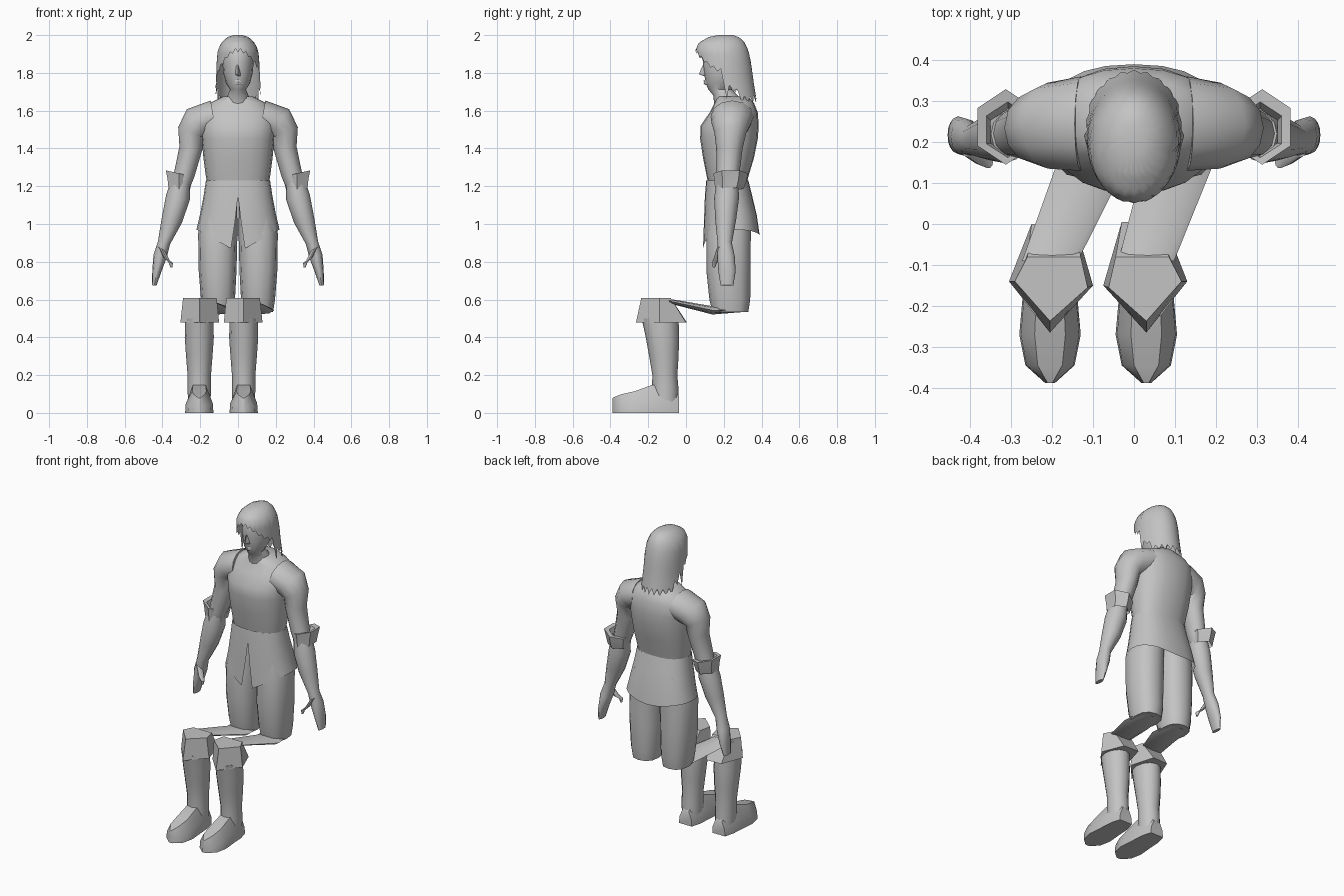
import bpy, bmesh
from math import sin, cos, pi, radians
from mathutils import Vector

if "Cube" in bpy.data.objects:
    bpy.data.objects.remove(bpy.data.objects["Cube"])

grey = bpy.data.materials.new("plain_grey")
grey.use_nodes = True
grey.diffuse_color = (0.55, 0.55, 0.55, 1)
grey.node_tree.nodes["Principled BSDF"].inputs["Base Color"].default_value = (0.55, 0.55, 0.55, 1)


def skin(name, rings, closed=True, caps=(True, True), angle=45):
    """Join equal-length rows of points into one surface."""
    bm = bmesh.new()
    rows = [[bm.verts.new(p) for p in r] for r in rings]
    n = len(rows[0])
    for a, b in zip(rows, rows[1:]):
        for i in range(n if closed else n - 1):
            j = (i + 1) % n
            bm.faces.new((a[i], a[j], b[j], b[i]))
    for row, cap in ((rows[0], caps[0]), (rows[-1], caps[1])):
        if cap:
            bm.faces.new(row)
    bmesh.ops.remove_doubles(bm, verts=bm.verts, dist=0.0005)
    bmesh.ops.recalc_face_normals(bm, faces=bm.faces)
    mesh = bpy.data.meshes.new(name)
    bm.to_mesh(mesh)
    bm.free()
    mesh.materials.append(grey)
    ob = bpy.data.objects.new(name, mesh)
    bpy.context.collection.objects.link(ob)
    bpy.ops.object.select_all(action="DESELECT")
    ob.select_set(True)
    bpy.context.view_layer.objects.active = ob
    bpy.ops.object.shade_smooth_by_angle(angle=radians(angle))
    return ob


def ring(x, y, z, rx, ry, tilt=0, s=1, n=12, power=1.0):
    """Oval ring; tilt raises its outer side, s mirrors it in x."""
    pts = []
    for i in range(n):
        a = 2 * pi * i / n - pi / 2
        c, d = cos(a), sin(a)
        u = rx * abs(c) ** power * (1 if c > 0 else -1)
        v = ry * abs(d) ** power * (1 if d > 0 else -1)
        t = radians(tilt)
        pts.append(Vector((s * (x + u * cos(t)), y + v, z + u * sin(t))))
    return pts


def body_ring(z, rx, front, back, n=20):
    return ring(0, (front + back) / 2, z, rx, (back - front) / 2, n=n, power=0.85)


# Torso: z, half width, front y, back y
torso = [(1.20, .16, .12, .32), (1.25, .17, .11, .33), (1.35, .183, .09, .36),
         (1.45, .193, .075, .38), (1.52, .2, .077, .385), (1.59, .2, .125, .38),
         (1.64, .15, .15, .36), (1.675, .08, .165, .33)]
skin("torso", [body_ring(*r) for r in torso])

# Tunic skirt, slit at the front with the hem falling to two points
skirt = []
for z, rx, front, back, gap in ((1.23, .17, .107, .33, 0), (1.15, .182, .1, .35, 0),
                                (1.06, .2, .095, .375, .016), (.97, .22, .09, .39, .037)):
    pts = body_ring(z, rx, front, back, 24)
    pts.append(pts[0].copy())
    pts[0].x, pts[-1].x = gap, -gap
    drop = max(0, (1.15 - z) / .18)
    for p in pts:
        side = min(1, max(0, abs(p.x) - .037) / .18)
        p.z -= drop * (1 - side) * (.1 if p.y < (front + back) / 2 else .03)
    skirt.append(pts)
skin("tunic_skirt", skirt, closed=False, caps=(False, False))

# Neck and face
head = [(.23, 1.62, .075, .08), (.21, 1.68, .056, .065), (.18, 1.712, .042, .062),
        (.183, 1.745, .064, .078), (.2, 1.80, .078, .105), (.2, 1.86, .083, .11),
        (.2, 1.93, .08, .1), (.2, 1.97, .04, .05)]
skin("head", [ring(0, y, z, rx, ry, n=16) for y, z, rx, ry in head])


def wedge(name, width, profile):
    """Small ridge on the face: a y-z profile narrowing toward the tip."""
    skin(name, [[(-width, .115, z), (0, y, z), (width, .115, z)] for y, z in profile], angle=60)


wedge("nose", .02, [(.1, 1.862), (.07, 1.80), (.072, 1.79), (.1, 1.782)])
wedge("lips", .025, [(.104, 1.766), (.092, 1.757), (.098, 1.75), (.093, 1.743), (.108, 1.735)])

# Hair shell: z, half width, front y, back y
hair_shape = [(2.0, .025, .17, .25), (1.99, .055, .12, .28), (1.96, .088, .068, .312),
              (1.92, .107, .05, .33), (1.85, .114, .055, .345), (1.75, .116, .06, .358),
              (1.63, .125, .06, .378)]


def hair_at(z):
    for a, b in zip(hair_shape, hair_shape[1:]):
        if z >= b[0]:
            t = (a[0] - z) / (a[0] - b[0])
            return [p + (q - p) * t for p, q in zip(a[1:], b[1:])]
    return hair_shape[-1][1:]


COLS, ROWS = 48, 11
hair = [[] for _ in range(ROWS)]
for i in range(COLS):
    a = 2 * pi * i / COLS - pi / 2
    forward = -sin(a)
    tooth = i % 2
    if forward > .12:      # swept fringe around the face
        hem = 1.80 + .11 * forward ** 2 + .02 * tooth
        if cos(a) < 0:
            hem -= .035 * (1 - forward)
    elif forward > -.45:   # long side locks
        hem = 1.665 + .05 * tooth + .02 * (i % 3)
    else:                  # ragged back
        hem = 1.64 + .038 * tooth
    for k in range(ROWS):
        z = 2.0 - (2.0 - hem) * (k / (ROWS - 1)) ** 1.4
        rx, front, back = hair_at(z)
        hair[k].append((rx * cos(a), (front + back) / 2 + (back - front) / 2 * sin(a), z))
skin("hair", hair, caps=(True, False), angle=50)

# x, y, z, half width, half depth, tilt
upper_arm = [(.13, .245, 1.57, .085, .115, 80), (.21, .24, 1.535, .095, .105, 50),
             (.248, .235, 1.485, .074, .085, 22), (.25, .23, 1.40, .061, .07, 10),
             (.285, .222, 1.26, .055, .06, 12), (.30, .22, 1.21, .05, .055, 12)]
forearm = [(.30, .22, 1.24, .05, .055, 12), (.318, .215, 1.14, .064, .066, 12),
           (.35, .21, 1.02, .055, .055, 14), (.392, .205, .90, .033, .038, 14),
           (.412, .212, .83, .036, .046, 10), (.43, .217, .75, .024, .046, 8),
           (.443, .217, .675, .012, .034, 5)]
thumb = [(.405, .185, .87, .02, .022, 30), (.378, .165, .815, .018, .02, 25),
         (.356, .15, .795, .012, .014, 10), (.353, .148, .77, .005, .006, 0)]
arm_cuff = [(.313, .23, 1.185, .064, .075, 5), (.313, .235, 1.225, .07, .085, 10),
            (.313, .237, 1.268, .082, .092, 13), (.308, .23, 1.265, .062, .068, 13),
            (.308, .225, 1.235, .05, .055, 12)]
thigh = [(.09, .235, 1.12, .085, .105), (.107, .225, .95, .104, .118),
         (.108, .225, .75, .1, .117), (.106, .232, .60, .09, .108), (.106, .235, .535, .08, .095)]
shaft = [(-.137, .50, .074, .098), (-.125, .40, .077, .088), (-.117, .30, .07, .078),
         (-.112, .20, .062, .066), (-.11, .13, .062, .07), (-.108, .0, .058, .068)]
# Foot: y, half width, top z
foot = [(-.037, .045, .09), (-.10, .062, .15), (-.18, .067, .148), (-.27, .075, .115),
        (-.345, .06, .098), (-.388, .012, .08)]
# Folded boot top: outward x and y
cuff_low = [(.045, 0), (-.06, .005), (-.105, -.15), (0, -.265), (.1, -.14)]
cuff_high = [(.055, -.08), (-.075, -.08), (-.092, -.155), (0, -.237), (.086, -.14)]

for side, s in (("left", 1), ("right", -1)):
    # Arm and sleeve cuff
    for part, rings in (("upper_arm", upper_arm), ("forearm_and_hand", forearm), ("thumb", thumb)):
        skin(f"{side}_{part}", [ring(*r, s=s) for r in rings])
    skin(f"{side}_sleeve_cuff", [ring(*r, s=s, n=6) for r in arm_cuff], caps=(False, False), angle=25)

    # Breeches leg
    skin(f"{side}_thigh", [ring(*r, s=s, power=.85) for r in thigh])

    # Both lower legs sit shifted toward the model's right
    bx = .03 if s > 0 else -.205

    # Flat knee strip joining thigh to boot
    strip = []
    for x, y, z, w, h in ((s * .106, .29, .545, .07, .012), (s * .106, .14, .543, .085, .022),
                          (bx, -.09, .592, .068, .012)):
        strip.append([(x + w * cos(k * pi / 4), y, z + h * sin(k * pi / 4)) for k in range(8)])
    skin(f"{side}_knee", strip)

    # Boot
    skin(f"{side}_boot_shaft", [[p + Vector((bx, 0, 0)) for p in ring(0, y, z, rx, ry)]
                                for y, z, rx, ry in shaft])
    section = [(-1, 0), (-.95, .45), (-.5, 1), (.5, 1), (.95, .45), (1, 0)]
    skin(f"{side}_boot_foot", [[(bx + u * w, y, v * h) for u, v in section] for y, w, h in foot], angle=50)
    skin(f"{side}_boot_cuff", [[(bx + s * x, y, z) for x, y in outline]
                               for outline, z in ((cuff_low, .478), (cuff_high, .607))], angle=25)
